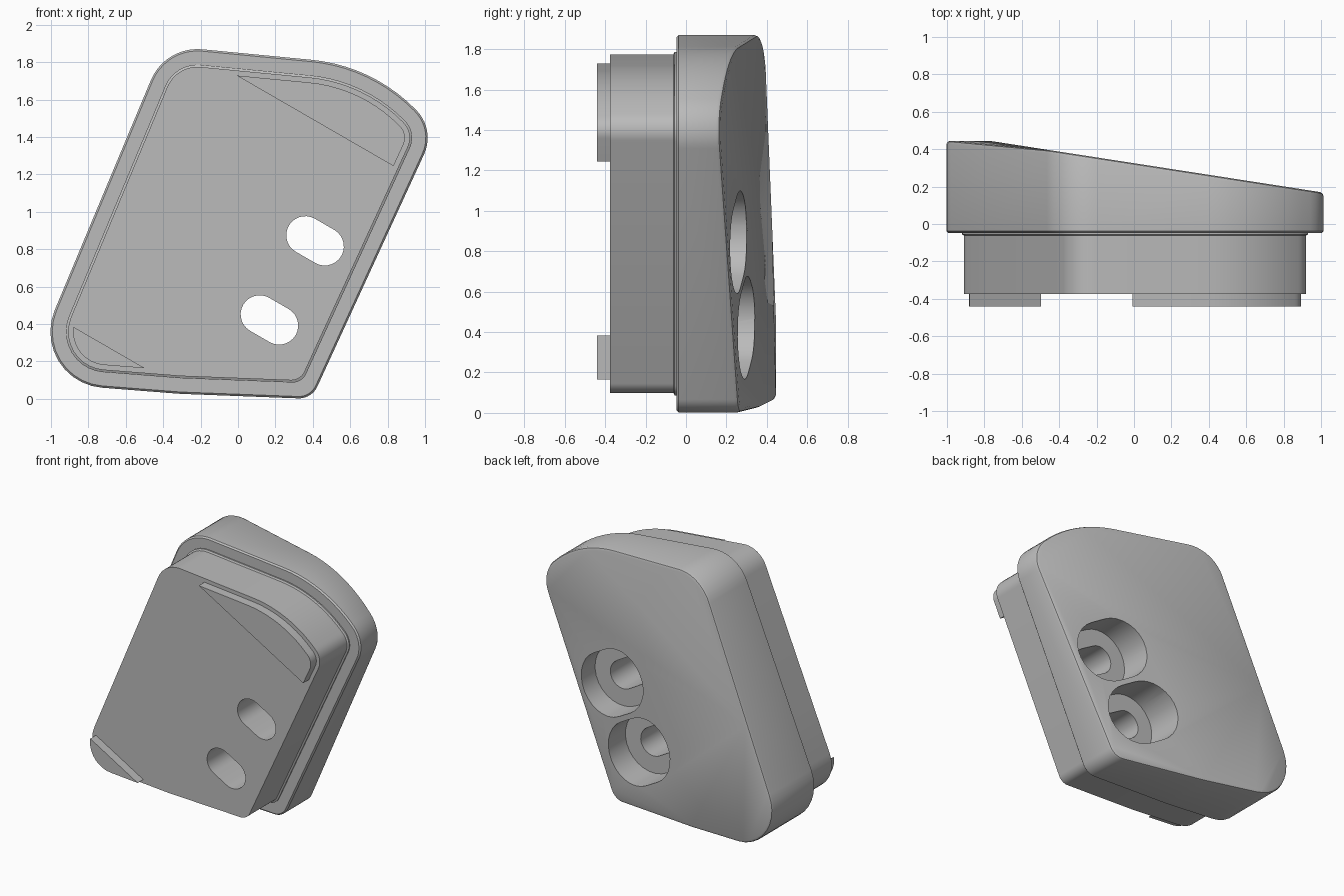
import bpy, bmesh, math
from mathutils import Vector

if "Cube" in bpy.data.objects:
    bpy.data.objects.remove(bpy.data.objects["Cube"], do_unlink=True)

grey = bpy.data.materials.new("plain_grey")
COLOUR = (0.5, 0.5, 0.5, 1)
grey.diffuse_color = COLOUR
grey.use_nodes = True
grey.node_tree.nodes["Principled BSDF"].inputs["Base Color"].default_value = COLOUR

# Outline corners, clockwise: x, z, rounding radius
CORNERS = [(-0.389, 1.888, 0.27), (0.715, 1.782, 0.9), (1.056, 1.441, 0.21),
           (0.394, 0.0, 0.11), (-0.31, 0.027, 1.0), (-1.14, 0.092, 0.3)]


def outline(inset, steps=10):
    """Rounded outline moved inward by inset, as (x, z) vectors."""
    pts = [Vector(c[:2]) for c in CORNERS]
    result = []
    for i, p in enumerate(pts):
        before = (p - pts[i - 1]).normalized()
        after = (pts[(i + 1) % len(pts)] - p).normalized()
        n1, n2 = Vector((before.y, -before.x)), Vector((after.y, -after.x))
        r = max(CORNERS[i][2] - inset, 0.08)
        centre = p + (n1 + n2) * (inset + r) / (1 + n1.dot(n2))
        turn = n1.angle(n2)
        for k in range(steps + 1):
            a = turn * k / steps
            n = (n1 * math.sin(turn - a) + n2 * math.sin(a)) / math.sin(turn)
            result.append(centre - n * r)
    return result


def slot(cx, cz, radius, half=0.06, steps=14):
    """Round-ended slot leaning thirty degrees."""
    lean = math.radians(-30)
    result = []
    for side in (1, -1):
        end = Vector((cx, cz)) + side * half * Vector((math.cos(lean), math.sin(lean)))
        for k in range(steps + 1):
            a = lean + math.pi * (k / steps - side / 2)
            result.append(end + radius * Vector((math.cos(a), math.sin(a))))
    return result


def level(points, y):
    return [Vector((p.x, y, p.y)) for p in points]


def loft(rings):
    """Skin a stack of equal rings and cap both ends."""
    bm = bmesh.new()
    loops = [[bm.verts.new(p) for p in ring] for ring in rings]
    for a, b in zip(loops, loops[1:]):
        for i in range(len(a)):
            bm.faces.new((a[i - 1], a[i], b[i], b[i - 1]))
    bm.faces.new(loops[0])
    bm.faces.new(loops[-1])
    bmesh.ops.recalc_face_normals(bm, faces=bm.faces)
    return bm


def cut(bm, point, normal, clear=False):
    geom = bm.verts[:] + bm.edges[:] + bm.faces[:]
    bmesh.ops.bisect_plane(bm, geom=geom, dist=1e-5, plane_co=point,
                           plane_no=normal, clear_inner=clear)
    if clear:
        bmesh.ops.holes_fill(bm, edges=[e for e in bm.edges if e.is_boundary])
        bmesh.ops.recalc_face_normals(bm, faces=bm.faces)


def make(name, bm):
    mesh = bpy.data.meshes.new(name)
    bm.to_mesh(mesh)
    bm.free()
    mesh.materials.append(grey)
    obj = bpy.data.objects.new(name, mesh)
    bpy.context.collection.objects.link(obj)
    return obj


def smooth(obj):
    bpy.ops.object.select_all(action="DESELECT")
    obj.select_set(True)
    bpy.context.view_layer.objects.active = obj
    bpy.ops.object.shade_smooth_by_angle(angle=math.radians(30))


def back(inset, drop):
    """Ring on the sloping back surface."""
    return [Vector((p.x, min(0.445, 0.325 - 0.155 * p.x) - drop, p.y))
            for p in outline(inset)]


# Body: raised front plate, small bead, wide flange and sloping back
front = [(0.095, -0.375), (0.095, -0.062), (0.083, -0.056), (0.083, -0.047),
         (0.01, -0.047), (0.0, -0.037)]
rings = [level(outline(inset), y) for inset, y in front]
rings += [back(0, 0.02), back(0.006, 0.006), back(0.02, 0)]
bm = loft(rings)
cut(bm, (-0.774, 0, 0), (1, 0, 0))
body = make("body", bm)

# Slotted bolt holes with wide recesses from the back
for i, (x, z) in enumerate([(0.412, 0.845), (0.168, 0.422)]):
    for kind, radius, start, end in (("slot", 0.102, -0.6, 0.3),
                                     ("recess", 0.225, 0.06, 0.8)):
        shape = slot(x, z, radius)
        cutter = make(f"{kind}_cutter_{i + 1}",
                      loft([level(shape, start), level(shape, end)]))
        cutter.hide_render = True
        cutter.hide_set(True)
        mod = body.modifiers.new(kind, "BOOLEAN")
        mod.operation = "DIFFERENCE"
        mod.solver = "EXACT"
        mod.object = cutter

# Apply the holes and remove the cutters
evaluated = body.evaluated_get(bpy.context.evaluated_depsgraph_get())
body_mesh = bpy.data.meshes.new_from_object(evaluated)
cutters = [m.object for m in body.modifiers]
body.modifiers.clear()
body.data = body_mesh
for cutter in cutters:
    bpy.data.objects.remove(cutter, do_unlink=True)
smooth(body)

# Corner lugs on the front plate, sliced from the same outline
for name, point, side in (("upper_lug", (0.06, 0, 1.69), 1),
                          ("lower_lug", (-0.56, 0, 0.2), -1)):
    bm = loft([level(outline(0.122), -0.44), level(outline(0.122), -0.37)])
    cut(bm, point, (side * 0.5, 0, side * 0.866), clear=True)
    smooth(make(name, bm))
